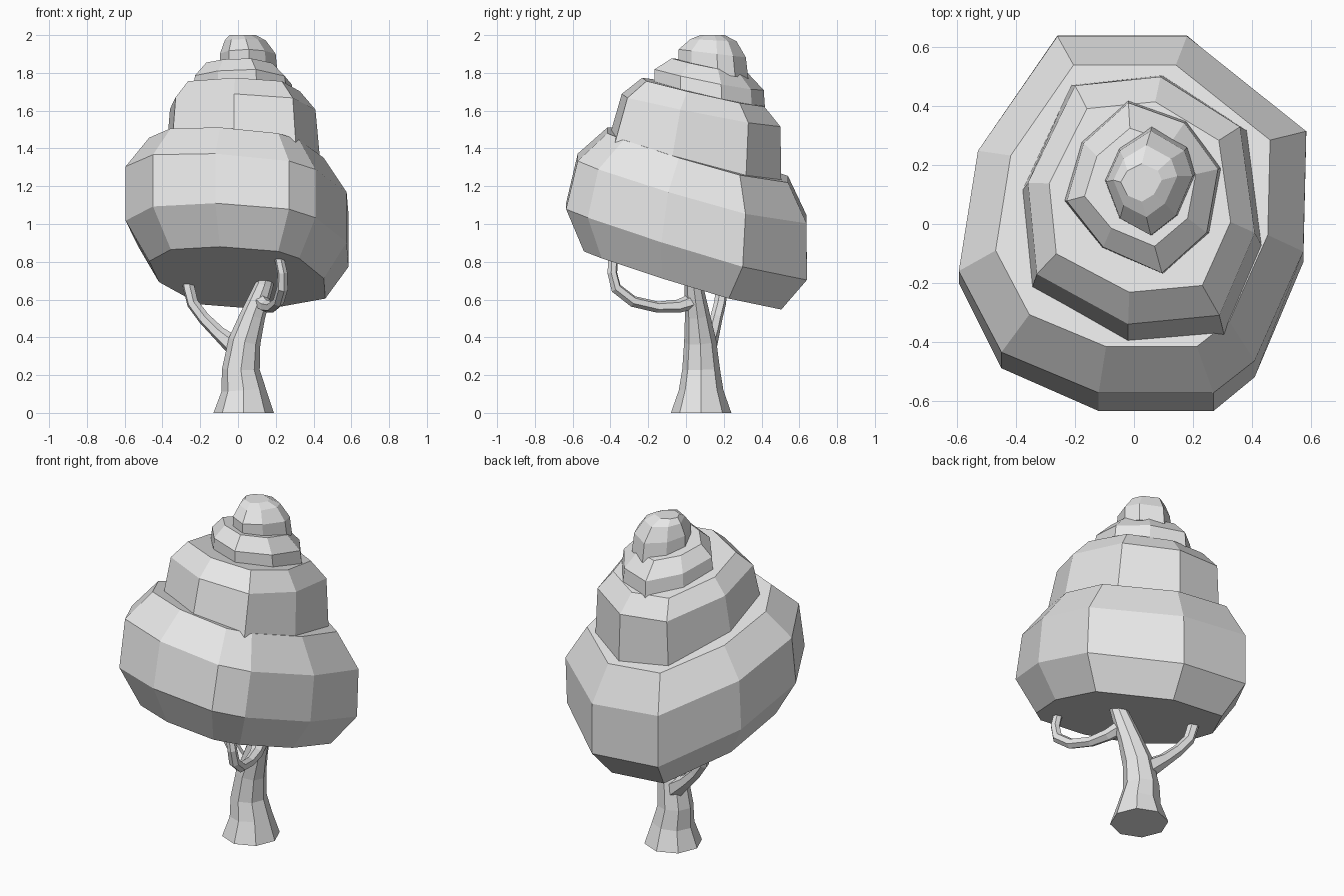
import bpy
import bmesh
from mathutils import Vector

# Remove the default object
default_cube = bpy.data.objects.get("Cube")
if default_cube:
    bpy.data.objects.remove(default_cube, do_unlink=True)

# One plain colour for the whole tree
GREY = (0.8, 0.8, 0.8, 1.0)
material = bpy.data.materials.new("pale_grey")
material.use_nodes = True
material.diffuse_color = GREY
for node in material.node_tree.nodes:
    if node.type == "BSDF_PRINCIPLED":
        node.inputs["Base Color"].default_value = GREY


def skin_rings(name, rings):
    """Join rings of equal size with quads, close both ends, link the object."""
    bm = bmesh.new()
    loops = [[bm.verts.new(point) for point in ring] for ring in rings]
    for lower, upper in zip(loops, loops[1:]):
        count = len(lower)
        for i in range(count):
            j = (i + 1) % count
            bm.faces.new((lower[i], lower[j], upper[j], upper[i]))
    bm.faces.new(list(reversed(loops[0])))
    bm.faces.new(loops[-1])
    bmesh.ops.recalc_face_normals(bm, faces=bm.faces)
    mesh = bpy.data.meshes.new(name)
    bm.to_mesh(mesh)
    bm.free()
    mesh.materials.append(material)
    tree_part = bpy.data.objects.new(name, mesh)
    bpy.context.collection.objects.link(tree_part)
    return tree_part


def foliage_tier(name, outline, profile):
    """Stack tilted copies of an outline: scale x, scale y, shift y, height, tilt x, tilt y."""
    rings = []
    for scale_x, scale_y, shift_y, height, tilt_x, tilt_y in profile:
        ring = []
        for px, py in outline:
            x = px * scale_x
            y = py * scale_y + shift_y
            ring.append(Vector((x, y, height + tilt_x * x + tilt_y * y)))
        rings.append(ring)
    return skin_rings(name, rings)


def limb(name, path, sides):
    """Sweep a tapering polygon along a path of x, y, z, radius."""
    centres = [Vector(point[:3]) for point in path]
    side_axis = Vector((1, 0, 0))
    rings = []
    for i, centre in enumerate(centres):
        after = centres[min(i + 1, len(centres) - 1)]
        before = centres[max(i - 1, 0)]
        tangent = (after - before).normalized()
        # Carry the side axis along the path so that the limb does not twist
        side_axis = (side_axis - tangent * side_axis.dot(tangent)).normalized()
        other_axis = tangent.cross(side_axis)
        template = bmesh.new()
        circle = bmesh.ops.create_circle(template, segments=sides, radius=path[i][3])
        rings.append([centre + side_axis * v.co.x + other_axis * v.co.y
                      for v in circle["verts"]])
        template.free()
    return skin_rings(name, rings)


# Broad, leaning lower tier
foliage_tier(
    "lower_foliage",
    [(-.12, -.635), (.27, -.635), (.41, -.52), (.575, -.13), (.585, .3),
     (.18, .64), (-.26, .64), (-.53, .23), (-.595, -.2), (-.45, -.49)],
    [(.79, .82, -.02, .71, -.08, -.3),
     (1, 1, 0, .91, -.08, -.3),
     (1, .95, .03, 1.2, -.1, -.28),
     (.79, .75, .06, 1.385, -.1, -.28)])

# Second tier
foliage_tier(
    "middle_foliage",
    [(-.33, -.17), (-.02, -.34), (.29, -.31), (.41, -.03),
     (.36, .33), (.09, .5), (-.2, .47), (-.36, .14)],
    [(1.07, 1.11, -.05, 1.3, -.05, -.2),
     (1, 1, 0, 1.62, -.05, -.2),
     (.8, .77, .03, 1.72, -.05, -.23)])

# Third tier
foliage_tier(
    "upper_foliage",
    [(-.24, .08), (-.11, -.08), (.1, -.17), (.26, -.03),
     (.3, .19), (.18, .35), (-.02, .42), (-.18, .28)],
    [(1, 1, 0, 1.67, -.05, -.2),
     (.95, .98, 0, 1.79, -.05, -.2),
     (.7, .68, .04, 1.865, -.05, -.2)])

# Rounded crown
foliage_tier(
    "crown_foliage",
    [(-.1, .15), (-.05, .02), (.06, -.04), (.15, .03),
     (.21, .17), (.18, .26), (.06, .33), (-.05, .26)],
    [(1, 1, 0, 1.82, 0, -.15),
     (.95, .96, 0, 1.92, 0, -.12),
     (.7, .66, .05, 1.98, 0, -.05),
     (.45, .35, .09, 2, 0, 0)])

# Flared trunk leaning to the left of the tree
limb(
    "trunk",
    [(.03, .08, 0, .16), (.03, .08, .12, .118), (.015, .08, .23, .1),
     (.035, .075, .38, .085), (.08, .06, .52, .066),
     (.14, .04, .68, .048), (.16, .03, .76, .045)],
    sides=8)

# Branch rising towards the right and back
limb(
    "right_branch",
    [(.01, .1, .33, .06), (-.1, .14, .42, .038), (-.18, .16, .5, .033),
     (-.24, .18, .58, .032), (-.26, .19, .66, .032), (-.27, .2, .72, .032)],
    sides=6)

# Branch bending forward and up into the leaves
limb(
    "front_branch",
    [(.11, .06, .6, .045), (.15, -.04, .565, .035), (.18, -.15, .56, .03),
     (.215, -.28, .59, .03), (.235, -.37, .66, .03),
     (.235, -.39, .74, .027), (.21, -.385, .86, .025)],
    sides=6)
